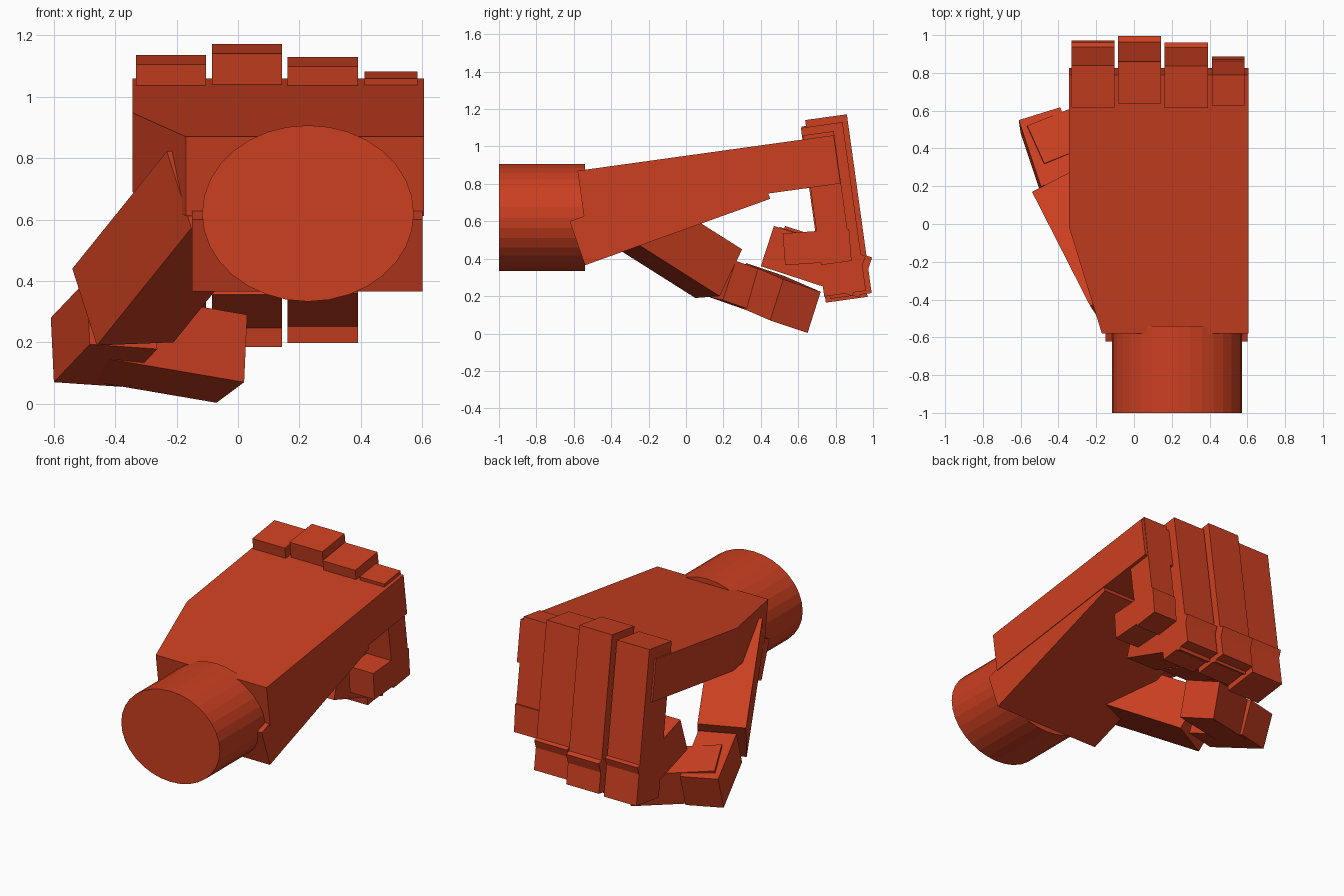
import bpy, bmesh, math
from mathutils import Vector, Matrix

if "Cube" in bpy.data.objects:
    bpy.data.objects.remove(bpy.data.objects["Cube"])

mat = bpy.data.materials.new("orange_red")
mat.diffuse_color = (0.6, 0.05, 0.015, 1)
mat.use_nodes = True
mat.node_tree.nodes["Principled BSDF"].inputs["Base Color"].default_value = mat.diffuse_color


def finish(bm, name):
    bmesh.ops.recalc_face_normals(bm, faces=bm.faces)
    me = bpy.data.meshes.new(name)
    bm.to_mesh(me)
    bm.free()
    me.materials.append(mat)
    ob = bpy.data.objects.new(name, me)
    bpy.context.collection.objects.link(ob)
    return ob


def prism(name, base, sweep):
    """Sweep a polygon of 3D points along a vector."""
    bm = bmesh.new()
    f = bm.faces.new([bm.verts.new(p) for p in base])
    top = bmesh.ops.extrude_face_region(bm, geom=[f])["geom"]
    bmesh.ops.translate(bm, vec=Vector(sweep),
                        verts=[v for v in top if isinstance(v, bmesh.types.BMVert)])
    return finish(bm, name)


def box(name, corner, u, v, w):
    """Slanted box from one corner and three edge vectors."""
    c, u, v = Vector(corner), Vector(u), Vector(v)
    return prism(name, [c, c + u, c + u + v, c + v], w)


# Wrist: oval cylinder along y
bm = bmesh.new()
bmesh.ops.create_cone(bm, cap_ends=True, segments=32, radius1=1, radius2=1, depth=0.46,
                      matrix=Matrix.Translation((0.228, -0.77, 0.62))
                      @ Matrix.Diagonal((0.345, 1, 0.287, 1))
                      @ Matrix.Rotation(math.pi / 2, 4, 'X'))
finish(bm, "wrist")

# Back of the hand: sloping plate with a tapered thumb side
plan = [(-0.17, -0.58), (0.606, -0.58), (0.606, 0.79), (-0.343, 0.79), (-0.343, -0.02)]
prism("hand_back", [(x, y, 0.87 + (y + 0.58) * 0.1387) for x, y in plan], (0, 0.036, -0.258))

# Heel of the palm
box("palm_heel", (-0.15, -0.54, 0.365), (0.752, 0, 0), (0, -0.082, 0.235), (0, 0.99, 0.355))

# Fingers: x range, outer top (y, z), thickness, length
tilt = math.radians(7.9)
down = Vector((0, math.sin(tilt), -math.cos(tilt)))
inward = Vector((0, -math.cos(tilt), -math.sin(tilt)))
fingers = {
    "index": (-0.332, -0.104, 0.84, 1.137, 0.225, 0.95),
    "middle": (-0.085, 0.144, 0.86, 1.172, 0.225, 0.965),
    "ring": (0.162, 0.391, 0.837, 1.13, 0.225, 0.91),
    "little": (0.413, 0.585, 0.79, 1.082, 0.165, 0.70),
}
# Curled ends: lower inner corner (y, z), edge along, edge up
curls = {
    "index": ((0.46, 0.36), (0.43, -0.14), (0.07, 0.215)),
    "middle": ((0.43, 0.355), (0.495, -0.163), (0.07, 0.215)),
    "ring": ((0.40, 0.36), (0.49, -0.16), (0.07, 0.215)),
    "little": ((0.53, 0.365), (0.355, 0.025), (-0.013, 0.17)),
}
for key, (x0, x1, y, z, t, length) in fingers.items():
    across = Vector((x1 - x0, 0, 0))
    box(key + "_finger", (x0, y, z), across, inward * t, down * length)
    c, along, up = curls[key]
    box(key + "_finger_curl", (x0, *c), across, (0, *up), (0, *along))

# Thumb: base, middle and tip
box("thumb_base", (-0.54, 0.17, 0.44), (0.08, -0.12, -0.25), (0.25, 0.13, 0.01),
    Vector((0.395, -0.775, 0.49)) * 0.78)
box("thumb_middle", (-0.61, 0.55, 0.28), (0.01, -0.07, -0.21), (0.22, 0.068, -0.015),
    Vector((0.30, -0.90, 0.316)) * 0.39)
box("thumb_tip", (0.02, 0.45, 0.07), (0.01, 0.07, 0.22), (-0.09, 0.20, -0.067),
    Vector((-0.918, -0.362, 0.157)) * 0.55)
